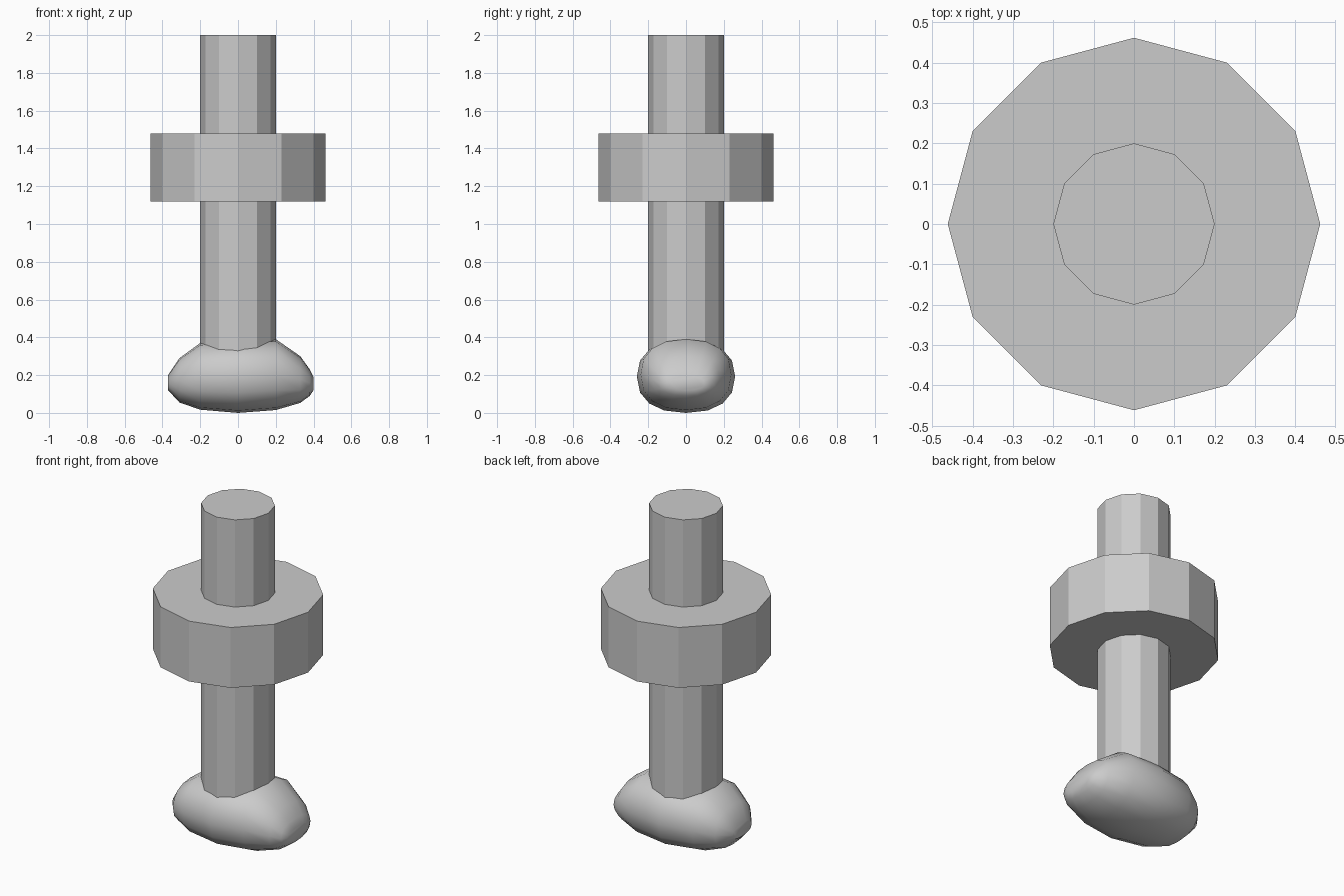
import bpy, bmesh
from math import sin, cos, pi, radians, copysign

cube = bpy.data.objects.get("Cube")
if cube:
    bpy.data.objects.remove(cube, do_unlink=True)

# Single plain material
grey = bpy.data.materials.new("light grey")
grey.use_nodes = True
colour = (0.6, 0.6, 0.6, 1)
grey.diffuse_color = colour
grey.node_tree.nodes["Principled BSDF"].inputs["Base Color"].default_value = colour


def finish(bm, name, smooth_angle=None):
    bmesh.ops.recalc_face_normals(bm, faces=bm.faces)
    mesh = bpy.data.meshes.new(name)
    bm.to_mesh(mesh)
    bm.free()
    mesh.materials.append(grey)
    obj = bpy.data.objects.new(name, mesh)
    bpy.context.collection.objects.link(obj)
    if smooth_angle:
        bpy.ops.object.select_all(action='DESELECT')
        obj.select_set(True)
        bpy.context.view_layer.objects.active = obj
        bpy.ops.object.shade_smooth_by_angle(angle=radians(smooth_angle))
    return obj


def loft(rings, name, smooth_angle=None):
    """Join equal-sized rings of points and cap both ends."""
    bm = bmesh.new()
    loops = [[bm.verts.new(p) for p in ring] for ring in rings]
    n = len(loops[0])
    for a, b in zip(loops, loops[1:]):
        for i in range(n):
            j = (i + 1) % n
            bm.faces.new((a[i], a[j], b[j], b[i]))
    bm.faces.new(loops[0])
    bm.faces.new(loops[-1])
    return finish(bm, name, smooth_angle)


def prism(name, radius, low, high):
    """Twelve-sided upright column."""
    angles = [i * pi / 6 for i in range(12)]
    return loft([[(radius * cos(a), radius * sin(a), z) for a in angles]
                 for z in (low, high)], name)


# Shaft and the wide collar around it
prism("shaft", 0.2, 0.2, 2.0)
prism("collar", 0.462, 1.12, 1.48)

# Rounded foot: x, half width, bottom, top of each cross-section
sections = [
    (-0.37, 0.09, 0.12, 0.20),
    (-0.31, 0.17, 0.055, 0.29),
    (-0.20, 0.23, 0.017, 0.37),
    (0.00, 0.26, 0.0, 0.385),
    (0.20, 0.24, 0.015, 0.39),
    (0.33, 0.18, 0.053, 0.30),
    (0.38, 0.14, 0.09, 0.23),
    (0.40, 0.10, 0.12, 0.19),
]


def squircle(v):
    return copysign(abs(v) ** 0.85, v)


rings = []
for x, half, low, high in sections:
    mid, tall = (low + high) / 2, (high - low) / 2
    angles = [i * pi / 8 for i in range(16)]
    rings.append([(x, half * squircle(cos(a)), mid + tall * squircle(sin(a)))
                  for a in angles])
loft(rings, "foot", 40)
